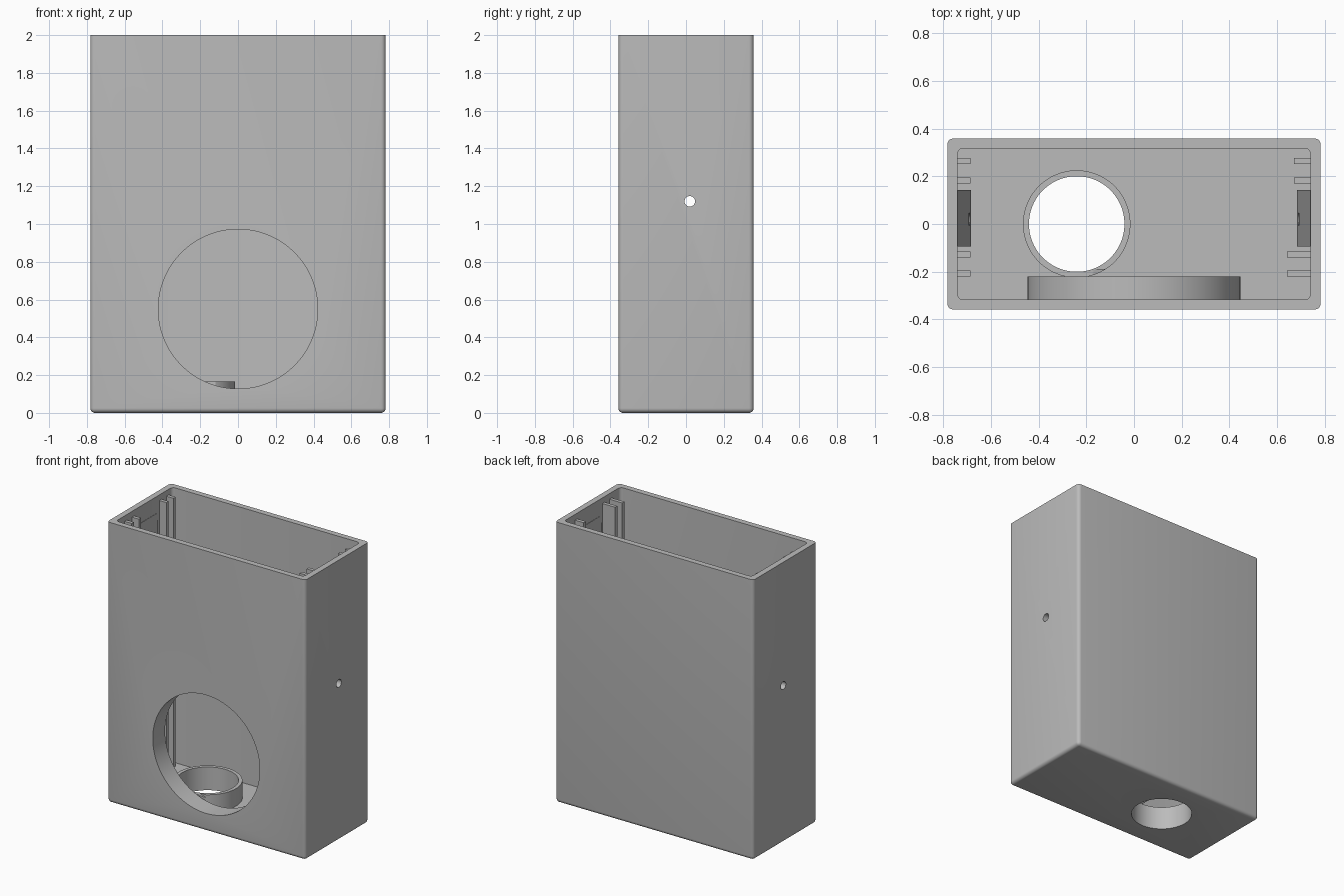
import bpy, bmesh, math
from mathutils import Matrix, Vector

cube = bpy.data.objects.get("Cube")
if cube:
    bpy.data.objects.remove(cube, do_unlink=True)

grey = bpy.data.materials.new("plain grey")
grey.use_nodes = True
colour = (0.5, 0.5, 0.5, 1)
grey.diffuse_color = colour
grey.node_tree.nodes["Principled BSDF"].inputs["Base Color"].default_value = colour


def finish(name, bm):
    bmesh.ops.recalc_face_normals(bm, faces=bm.faces)
    mesh = bpy.data.meshes.new(name)
    bm.to_mesh(mesh)
    bm.free()
    obj = bpy.data.objects.new(name, mesh)
    bpy.context.collection.objects.link(obj)
    mesh.materials.append(grey)
    return obj


def box(name, x, y, z, radius=0, round_bottom=False):
    """Box between limits, with optional rounded uprights and bottom rim."""
    bm = bmesh.new()
    bmesh.ops.create_cube(bm, size=1)
    for v in bm.verts:
        v.co = Vector([lim[0] if c < 0 else lim[1] for c, lim in zip(v.co, (x, y, z))])
    if radius:
        edges = []
        for e in bm.edges:
            a, b = (v.co.z for v in e.verts)
            if a != b or (round_bottom and a == z[0]):
                edges.append(e)
        bmesh.ops.bevel(bm, geom=edges, offset=radius, segments=5,
                        profile=0.5, affect='EDGES')
    return finish(name, bm)


def cylinder(name, radius, start, end, sides=96):
    start, end = Vector(start), Vector(end)
    axis = end - start
    turn = axis.to_track_quat('Z', 'Y').to_matrix().to_4x4()
    bm = bmesh.new()
    bmesh.ops.create_cone(bm, cap_ends=True, segments=sides, radius1=radius,
                          radius2=radius, depth=axis.length,
                          matrix=Matrix.Translation((start + end) / 2) @ turn)
    return finish(name, bm)


def cut(obj, *cutters):
    for c in cutters:
        c.hide_render = True
        mod = obj.modifiers.new("cut", 'BOOLEAN')
        mod.operation, mod.solver, mod.object = 'DIFFERENCE', 'EXACT', c
    bpy.context.view_layer.update()
    graph = bpy.context.evaluated_depsgraph_get()
    mesh = bpy.data.meshes.new_from_object(obj.evaluated_get(graph))
    obj.modifiers.clear()
    obj.data = mesh


# Cutters for the cavity and the openings
cavity = box("cavity_cutter", (-0.74, 0.74), (-0.317, 0.317), (0.04, 2.2), 0.025)
window = cylinder("window_cutter", 0.422, (0, -0.6, 0.55), (0, -0.19, 0.55))
port = cylinder("port_cutter", 0.2, (-0.24, 0, -0.2), (-0.24, 0, 0.4))
pin = cylinder("pin_cutter", 0.028, (-1, 0.02, 1.12), (1, 0.02, 1.12), 32)

# Outer case
case = box("case", (-0.782, 0.782), (-0.358, 0.358), (0, 2), 0.025, True)
cut(case, cavity, window, port, pin)

# Collars behind the round window and above the floor port
window_collar = cylinder("window_collar", 0.447, (0, -0.325, 0.55), (0, -0.22, 0.55))
cut(window_collar, window)
port_collar = cylinder("port_collar", 0.225, (-0.24, 0, 0.03), (-0.24, 0, 0.165))
cut(port_collar, port, window)
parts = [case, window_collar, port_collar]

# Guide rails on both side walls, and sloped bosses around the pin holes
for side, label in ((-1, "right"), (1, "left")):
    for i, y in enumerate((-0.207, -0.127, 0.183, 0.263)):
        tip = 0.685 if side < 0 else (0.64 if y < 0 else 0.67)
        parts.append(box(f"{label}_rail_{i + 1}", sorted((side * tip, side * 0.75)),
                         (y - 0.0125, y + 0.0125), (0.03, 1.96)))
    bm = bmesh.new()
    outline = [(0.75, 1.88), (0.738, 1.88), (0.682, 1.0), (0.75, 1.0)]
    face = bm.faces.new([bm.verts.new((side * x, -0.095, z)) for x, z in outline])
    moved = bmesh.ops.extrude_face_region(bm, geom=[face])["geom"]
    bmesh.ops.translate(bm, vec=(0, 0.237, 0),
                        verts=[g for g in moved if isinstance(g, bmesh.types.BMVert)])
    boss = finish(f"{label}_pin_boss", bm)
    cut(boss, pin)
    parts.append(boss)

for cutter in (cavity, window, port, pin):
    bpy.data.objects.remove(cutter, do_unlink=True)

# Smooth the round surfaces while keeping hard edges
bpy.ops.object.select_all(action='DESELECT')
for part in parts:
    part.select_set(True)
bpy.context.view_layer.objects.active = case
bpy.ops.object.shade_smooth_by_angle(angle=math.radians(30))
